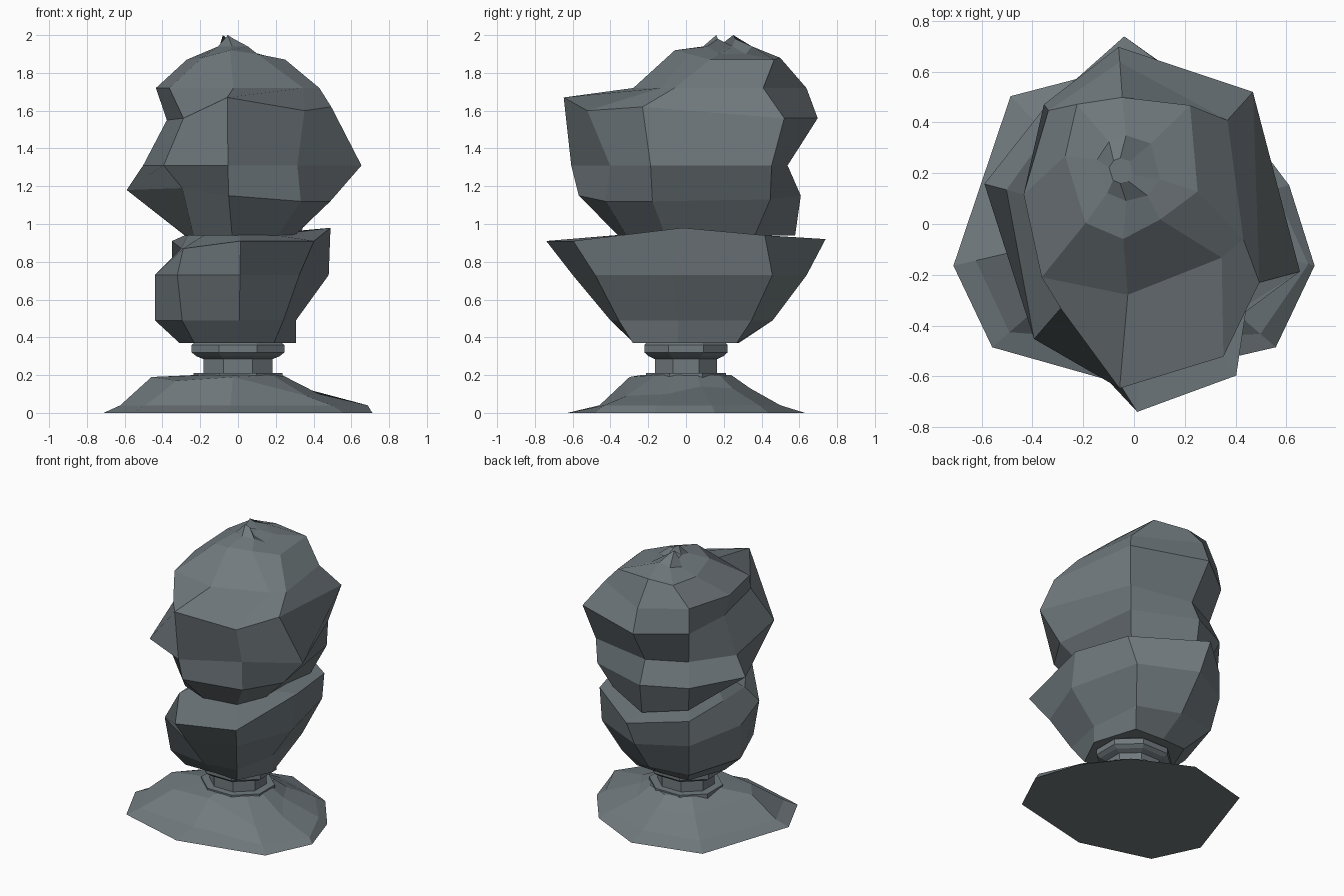
import bpy, bmesh
from math import radians, cos, sin

# Slate grey stone
stone = bpy.data.materials.new("slate_stone")
stone.diffuse_color = (.165, .195, .21, 1)


def loft(name, angles, rings, yscale=1.0):
    """Loft closed rings: each is (centre, heights, radii[, {column: angle}]); single values apply to all."""
    n = len(angles)
    bm = bmesh.new()
    loops = []
    for (cx, cy), zs, rs, *turn in rings:
        zs = zs if isinstance(zs, list) else [zs] * n
        rs = rs if isinstance(rs, list) else [rs] * n
        turn = turn[0] if turn else {}
        angs = [radians(turn.get(i, a)) for i, a in enumerate(angles)]
        loops.append([bm.verts.new((cx + r * cos(a), (cy + r * sin(a)) * yscale, z))
                      for a, z, r in zip(angs, zs, rs)])
    for lo, hi in zip(loops, loops[1:]):
        for i in range(n):
            j = (i + 1) % n
            bm.faces.new((lo[i], lo[j], hi[j], hi[i]))
    bm.faces.new(loops[0][::-1])
    bm.faces.new(loops[-1])
    bmesh.ops.recalc_face_normals(bm, faces=bm.faces)
    mesh = bpy.data.meshes.new(name)
    bm.to_mesh(mesh)
    bm.free()
    mesh.materials.append(stone)
    obj = bpy.data.objects.new(name, mesh)
    bpy.context.collection.objects.link(obj)
    return obj


O = (0, 0)

# Irregular rocky mound under the trunk
loft("ground_mound", [-95, -41, -13, 14, 48, 90, 134, 193, 221], [
    (O, 0, [.63, .74, .73, .63, .59, .63, .70, .73, .74]),
    (O, .04, [.46, .66, .705, .57, .52, .50, .58, .64, .65]),
    (O, [.19, .09, .10, .14, .13, .13, .13, .19, .17], [.30, .48, .44, .32, .33, .34, .38, .47, .43]),
    (O, .20, .24),
])

# Short stem with stepped collars
loft("stem", [22.5 + 45 * k for k in range(8)], [
    (O, z, r / cos(radians(22.5))) for z, r in
    [(.17, .235), (.21, .235), (.211, .183), (.285, .183), (.30, .22), (.32, .245), (.36, .245), (.38, .22)]
], .9)

# Lower clump: flared bowl, columns run front, front right, right ... front left
loft("lower_foliage", [-89, -56, -8, 52, 93, 127, 180, 230], [
    (O, .37, [.27, .34, .31, .34, .28, .34, .31, .36]),
    (O, .49, [.40, .43, .31, .44, .46, .52, .44, .46]),
    (O, .73, [.60, .58, .485, .58, .64, .58, .44, .50]),
    (O, [.91, .91, .98, .94, .92, .91, .87, .87], [.74, .72, .49, .58, .74, .58, .30, .39],
     {2: -2, 3: 46, 7: 222}),
    (O, .95, .26),
])

# Upper clump: overhanging front ledge and a peaked, dented crown
loft("upper_foliage", [-95, -56, -20, 48, 95, 127, 165, 229], [
    (O, .94, [.36, .38, .32, .49, .58, .47, .29, .36]),
    (O, [1.15, 1.12, 1.12, 1.13, 1.15, 1.15, 1.18, 1.19], [.57, .54, .52, .60, .61, .58, .61, .45], {1: -52}),
    (O, 1.31, [.61, .51, .68, .61, .54, .51, .52, .60], {1: -52, 2: -16}),
    (O, [1.67, 1.60, 1.62, 1.56, 1.56, 1.55, 1.55, 1.56], [.65, .63, .545, .70, .70, .59, .39, .44], {2: -25}),
    (O, 1.72, [.28, .37, .435, .55, .64, .56, .45, .42], {1: -21, 2: -8, 7: 210}),
    ((-.02, .2), [1.92, 1.90, 1.87, 1.87, 1.88, 1.87, 1.87, 1.88],
     [.26, .22, .28, .36, .30, .34, .26, .26], {2: -15}),
    ((-.02, .22), [1.94, 1.94, 1.90, 1.90, 1.94, 1.91, 1.90, 1.94], .13),
    ((-.05, .21), [2.0, 1.98, 1.92, 1.94, 1.98, 2.0, 1.94, 1.94], .05),
])
